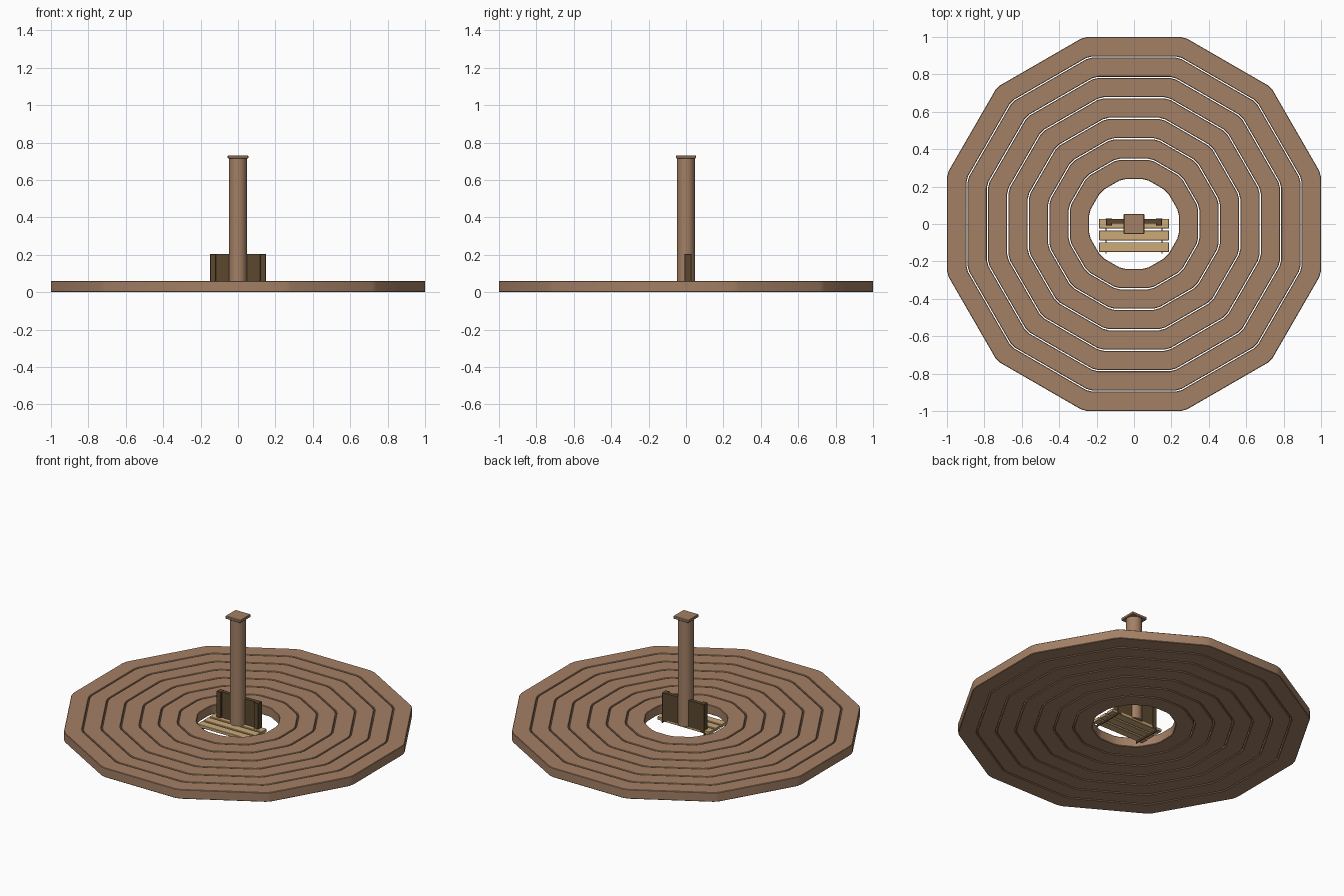
import bpy, bmesh, math
from mathutils import Vector

if "Cube" in bpy.data.objects:
    bpy.data.objects.remove(bpy.data.objects["Cube"])


def material(name, color):
    m = bpy.data.materials.new(name)
    m.diffuse_color = (*color, 1)
    m.use_nodes = True
    m.node_tree.nodes["Principled BSDF"].inputs["Base Color"].default_value = m.diffuse_color
    return m


DECK = material("deck_wood", (0.37, 0.215, 0.13))
TAN = material("light_wood", (0.60, 0.40, 0.19))
DARK = material("dark_wood", (0.105, 0.064, 0.028))


def finish(bm, name, mat, bevel=0.0):
    bmesh.ops.recalc_face_normals(bm, faces=bm.faces)
    me = bpy.data.meshes.new(name)
    bm.to_mesh(me)
    bm.free()
    ob = bpy.data.objects.new(name, me)
    bpy.context.collection.objects.link(ob)
    me.materials.append(mat)
    if bevel:
        b = ob.modifiers.new("edge", 'BEVEL')
        b.width, b.segments, b.angle_limit = bevel, 1, math.radians(50)
    return ob


def smooth(ob):
    bpy.ops.object.select_all(action='DESELECT')
    ob.select_set(True)
    bpy.context.view_layer.objects.active = ob
    bpy.ops.object.shade_smooth_by_angle(angle=math.radians(35))


def box(name, mat, lo, hi, bevel=0.0):
    bm = bmesh.new()
    bmesh.ops.create_cube(bm, size=1)
    lo, hi = Vector(lo), Vector(hi)
    for v in bm.verts:
        v.co = Vector(((a + b) / 2 + c * (b - a) for a, b, c in zip(lo, hi, v.co)))
    return finish(bm, name, mat, bevel)


def dodecagon(apothem, chamfer=0.018):
    # twelve sides, each corner cut by a short chamfer
    half = apothem * math.tan(math.pi / 12) - chamfer
    pts = []
    for i in range(12):
        a = i * math.pi / 6
        out = Vector((math.cos(a), math.sin(a)))
        side = Vector((-out.y, out.x))
        pts += [out * apothem - side * half, out * apothem + side * half]
    return pts


# deck: seven concentric plank rings with narrow gaps
RINGS, INNER, OUTER, GAP, TOP = 7, 0.24, 1.0, 0.006, 0.06
step = (OUTER - INNER + GAP) / RINGS
for k in range(RINGS):
    r0 = INNER + k * step
    r1 = r0 + step - GAP
    bm = bmesh.new()
    loops = [[bm.verts.new((p.x, p.y, z)) for p in dodecagon(r)]
             for r, z in ((r0, 0), (r1, 0), (r1, TOP), (r0, TOP))]
    for a, b in zip(loops, loops[1:] + loops[:1]):
        for i in range(24):
            j = (i + 1) % 24
            bm.faces.new((a[i], a[j], b[j], b[i]))
    smooth(finish(bm, f"deck_ring_{k + 1}", DECK, 0.003))

# central round post with square cap
bm = bmesh.new()
bmesh.ops.create_cone(bm, cap_ends=True, segments=32, radius1=0.047,
                      radius2=0.047, depth=0.69)
for v in bm.verts:
    v.co.z += 0.375
smooth(finish(bm, "post", DECK))
box("post_cap", DECK, (-0.055, -0.053, 0.714), (0.055, 0.053, 0.732), 0.003)

# bench seat slats
for i, (y0, y1) in enumerate(((-0.15, -0.098), (-0.087, -0.035), (-0.024, 0.028))):
    box(f"seat_slat_{i + 1}", TAN, (-0.187, y0, 0.018), (0.187, y1, 0.037), 0.002)

# bench backrest, its uprights and the seat bearers
box("back_panel", DARK, (-0.12, 0.004, 0.03), (0.12, 0.028, 0.203))
for s, label in ((-1, "left"), (1, "right")):
    x0, x1 = sorted((s * 0.118, s * 0.15))
    box(f"back_upright_{label}", DARK, (x0, -0.008, 0.02), (x1, 0.03, 0.204), 0.002)
    x0, x1 = sorted((s * 0.147, s * 0.153))
    box(f"seat_bearer_{label}", DARK, (x0, -0.158, 0.008), (x1, 0.03, 0.02))
